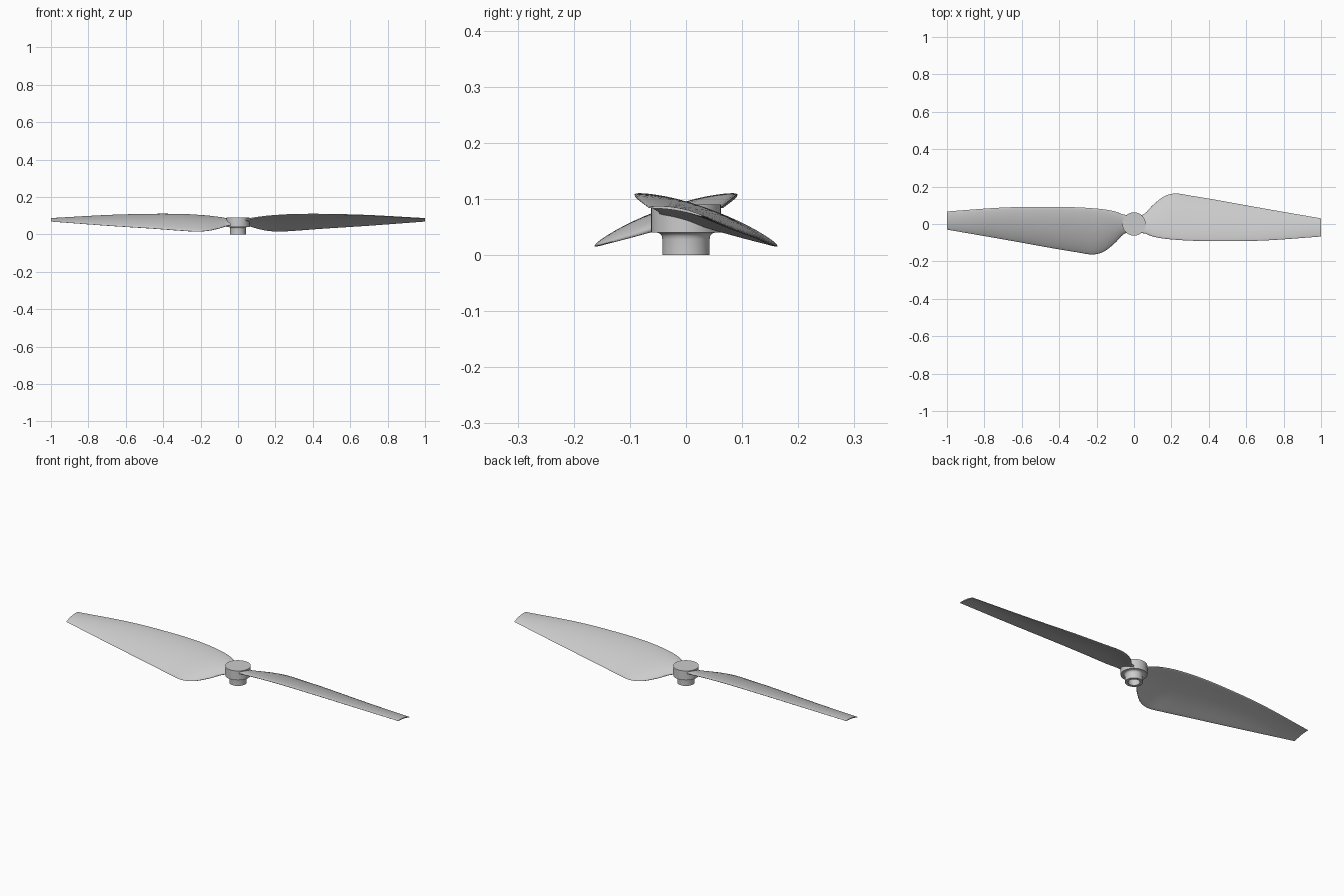
import bpy, bmesh, math
from mathutils import Vector

cube = bpy.data.objects.get("Cube")
if cube:
    bpy.data.objects.remove(cube)

grey = bpy.data.materials.new("light grey plastic")
grey.use_nodes = True
colour = (0.6, 0.6, 0.6, 1)
grey.diffuse_color = colour
grey.node_tree.nodes["Principled BSDF"].inputs["Base Color"].default_value = colour


def finish(name, bm, angle):
    bmesh.ops.recalc_face_normals(bm, faces=bm.faces)
    mesh = bpy.data.meshes.new(name)
    bm.to_mesh(mesh)
    bm.free()
    mesh.materials.append(grey)
    obj = bpy.data.objects.new(name, mesh)
    bpy.context.collection.objects.link(obj)
    bpy.ops.object.select_all(action='DESELECT')
    obj.select_set(True)
    bpy.context.view_layer.objects.active = obj
    bpy.ops.object.shade_smooth_by_angle(angle=math.radians(angle))
    return obj


def smooth_stations(rows, steps):
    """Cubic interpolation through rows keyed by their first value."""
    def slope(i, k):
        a, b = rows[max(i - 1, 0)], rows[min(i + 1, len(rows) - 1)]
        return (b[k] - a[k]) / (b[0] - a[0])
    out = []
    for i in range(len(rows) - 1):
        p, q = rows[i], rows[i + 1]
        h = q[0] - p[0]
        for j in range(steps):
            t = j / steps
            row = [p[0] + h * t]
            for k in range(1, len(p)):
                row.append((2*t**3 - 3*t*t + 1) * p[k] + (t**3 - 2*t*t + t) * h * slope(i, k)
                           + (3*t*t - 2*t**3) * q[k] + (t**3 - t*t) * h * slope(i + 1, k))
            out.append(row)
    out.append(list(rows[-1]))
    return out


def section(x, ly, lz, ty, tz, thick, count=36):
    """Cambered slab with rounded leading and trailing edges."""
    lead, trail = Vector((x, ly, lz)), Vector((x, ty, tz))
    chord = trail - lead
    normal = Vector((0, -chord.z, chord.y)).normalized()
    camber = 0.055 * chord.length
    points = []
    for i in range(count):
        a = 2 * math.pi * i / count
        c, s = math.cos(a), math.sin(a)
        f = 0.5 - 0.5 * math.copysign(abs(c) ** 0.85, c)
        rise = camber * 4 * f * (1 - f) + thick / 2 * math.copysign(abs(s) ** 0.7, s)
        points.append(lead + chord * f + normal * rise)
    return points


# Blade stations: x, leading y and z, trailing y and z, thickness
stations = [
    (0.02, -0.045, 0.074, 0.040, 0.055, 0.020),
    (0.06, -0.052, 0.082, 0.058, 0.046, 0.018),
    (0.10, -0.067, 0.090, 0.100, 0.033, 0.016),
    (0.16, -0.078, 0.098, 0.147, 0.020, 0.015),
    (0.22, -0.084, 0.103, 0.163, 0.016, 0.014),
    (0.30, -0.089, 0.107, 0.152, 0.020, 0.014),
    (0.45, -0.092, 0.108, 0.127, 0.031, 0.013),
    (0.70, -0.088, 0.102, 0.082, 0.047, 0.010),
    (1.00, -0.067, 0.085, 0.030, 0.069, 0.005),
]

# Two blades, half a turn apart
for name, turn in (("left_blade", 0), ("right_blade", math.pi)):
    bm = bmesh.new()
    rings = [[bm.verts.new(p) for p in section(*row)] for row in smooth_stations(stations, 6)]
    for r, s in zip(rings, rings[1:]):
        for i in range(len(r)):
            j = (i + 1) % len(r)
            bm.faces.new((r[i], r[j], s[j], s[i]))
    bm.faces.new(rings[0])
    bm.faces.new(rings[-1])
    finish(name, bm, 50).rotation_euler.z = turn

# Hub: turned profile (radius, height) with shaft socket, stem, fillet and cap
profile = [(0, 0.05), (0.028, 0.05), (0.028, 0), (0.042, 0), (0.042, 0.028),
           (0.043, 0.034), (0.046, 0.038), (0.051, 0.040), (0.062, 0.040), (0.062, 0.090), (0, 0.090)]
bm = bmesh.new()
verts = [bm.verts.new((r, 0, z)) for r, z in profile]
edges = [bm.edges.new(pair) for pair in zip(verts, verts[1:])]
bmesh.ops.spin(bm, geom=verts + edges, cent=(0, 0, 0), axis=(0, 0, 1),
               angle=2 * math.pi, steps=64, use_duplicate=False)
bmesh.ops.remove_doubles(bm, verts=bm.verts, dist=0.0001)
finish("hub", bm, 35)
